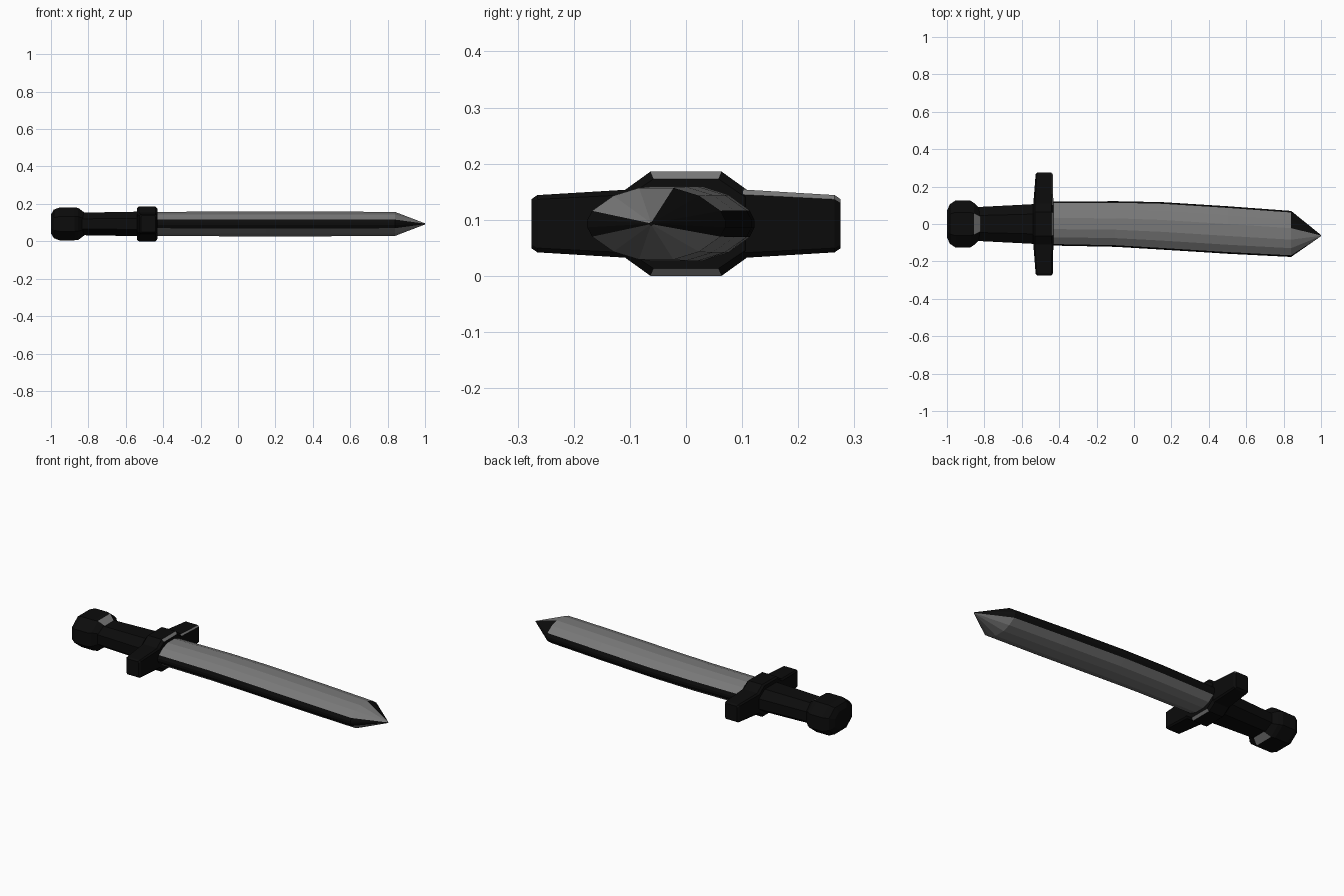
import bpy, bmesh, math
from mathutils import Vector

if "Cube" in bpy.data.objects:
    bpy.data.objects.remove(bpy.data.objects["Cube"])

ZC = 0.093  # height of the centre line


def material(name, v):
    m = bpy.data.materials.new(name)
    m.diffuse_color = (v, v, v, 1)
    m.use_nodes = True
    m.node_tree.nodes["Principled BSDF"].inputs["Base Color"].default_value = m.diffuse_color
    return m


DARK = material("black", 0.0035)
GREY = material("steel grey", 0.19)


def loft(name, profile, sections, rule=None, axis="x"):
    """Skin a unit profile through sections (pos, centre, half_width, half_height)."""
    bm = bmesh.new()
    rings = []
    for pos, c, hw, hh in sections:
        ring = []
        for u, v in profile:
            w = c + u * hw
            co = (pos, w, ZC + v * hh) if axis == "x" else (w, pos, ZC + v * hh)
            ring.append(bm.verts.new(co))
        rings.append(ring)
    n = len(profile)
    for a, b in zip(rings, rings[1:]):
        for i in range(n):
            j = (i + 1) % n
            bm.faces.new((a[i], a[j], b[j], b[i]))
    bm.faces.new(rings[0])
    bm.faces.new(rings[-1])
    bmesh.ops.remove_doubles(bm, verts=bm.verts, dist=0.0005)
    bmesh.ops.recalc_face_normals(bm, faces=bm.faces)
    bm.normal_update()
    for f in bm.faces:
        f.material_index = 1 if rule and rule(f.normal, f.calc_center_median()) else 0
    me = bpy.data.meshes.new(name)
    bm.to_mesh(me)
    bm.free()
    me.materials.append(DARK)
    me.materials.append(GREY)
    ob = bpy.data.objects.new(name, me)
    bpy.context.collection.objects.link(ob)
    return ob


def mirror4(quarter):
    """Complete a first-quadrant outline into a full symmetric loop."""
    pts = list(quarter)
    pts += [(-u, v) for u, v in reversed(quarter)]
    pts += [(-u, -v) for u, v in quarter]
    pts += [(u, -v) for u, v in reversed(quarter)]
    out = []
    for p in pts:
        if not out or (Vector(p) - Vector(out[-1])).length > 1e-6:
            out.append(p)
    return out


octagon = mirror4([(1, 0.45), (0.5, 1)])
lens = mirror4([(1, 0.1), (0.93, 0.36), (0.62, 0.78), (0.25, 1)])


# blade: grey flats, black cutting edges and one black side of the point
def blade_grey(n, c):
    if c.x > 0.85:
        upper_side = n.y > 0.25 and c.z > ZC
        return not upper_side and abs(c.z - ZC) > 0.012
    return abs(c.z - ZC) > 0.02


loft("blade", lens, [
    (-0.45, 0.002, 0.117, 0.064), (-0.1, 0.0, 0.122, 0.066),
    (0.15, -0.01, 0.127, 0.066), (0.5, -0.032, 0.127, 0.066),
    (0.84, -0.053, 0.123, 0.064), (1.0, -0.062, 0.003, 0.003)], blade_grey)

# grip
loft("grip", octagon, [(-0.85, 0, 0.09, 0.06), (-0.5, 0, 0.108, 0.066)])

# pommel, with a grey facet above and below next to the grip
loft("pommel", octagon, [
    (-1.0, 0, 0.07, 0.05), (-0.985, 0, 0.105, 0.076), (-0.955, 0, 0.125, 0.0875),
    (-0.875, 0, 0.125, 0.0875), (-0.855, 0, 0.112, 0.086), (-0.82, 0, 0.078, 0.06)],
    lambda n, c: c.x > -0.85 and abs(c.y) < 0.03 and abs(n.z) > 0.3)

# guard collar, grey on its bevelled blade-side rim
collar = mirror4([(1, 0.6), (0.55, 1)])
loft("guard_collar", collar, [
    (-0.54, 0, 0.105, 0.085), (-0.53, 0, 0.115, 0.093),
    (-0.442, 0, 0.115, 0.093), (-0.43, 0, 0.105, 0.08)],
    lambda n, c: c.x > -0.44 and abs(c.y) < 0.03 and abs(n.z) > 0.3)

# guard arms, tapering to both ends
bar = mirror4([(1, 0.85), (0.85, 1)])
for side, label in ((-1, "front"), (1, "back")):
    loft("guard_arm_" + label, bar, [
        (side * 0.0, -0.486, 0.056, 0.068), (side * 0.1, -0.485, 0.054, 0.061),
        (side * 0.265, -0.48, 0.046, 0.051), (side * 0.275, -0.48, 0.039, 0.044)],
        lambda n, c: n.x > 0.3 and n.z > 0.3 and c.y > 0.1, axis="y")
